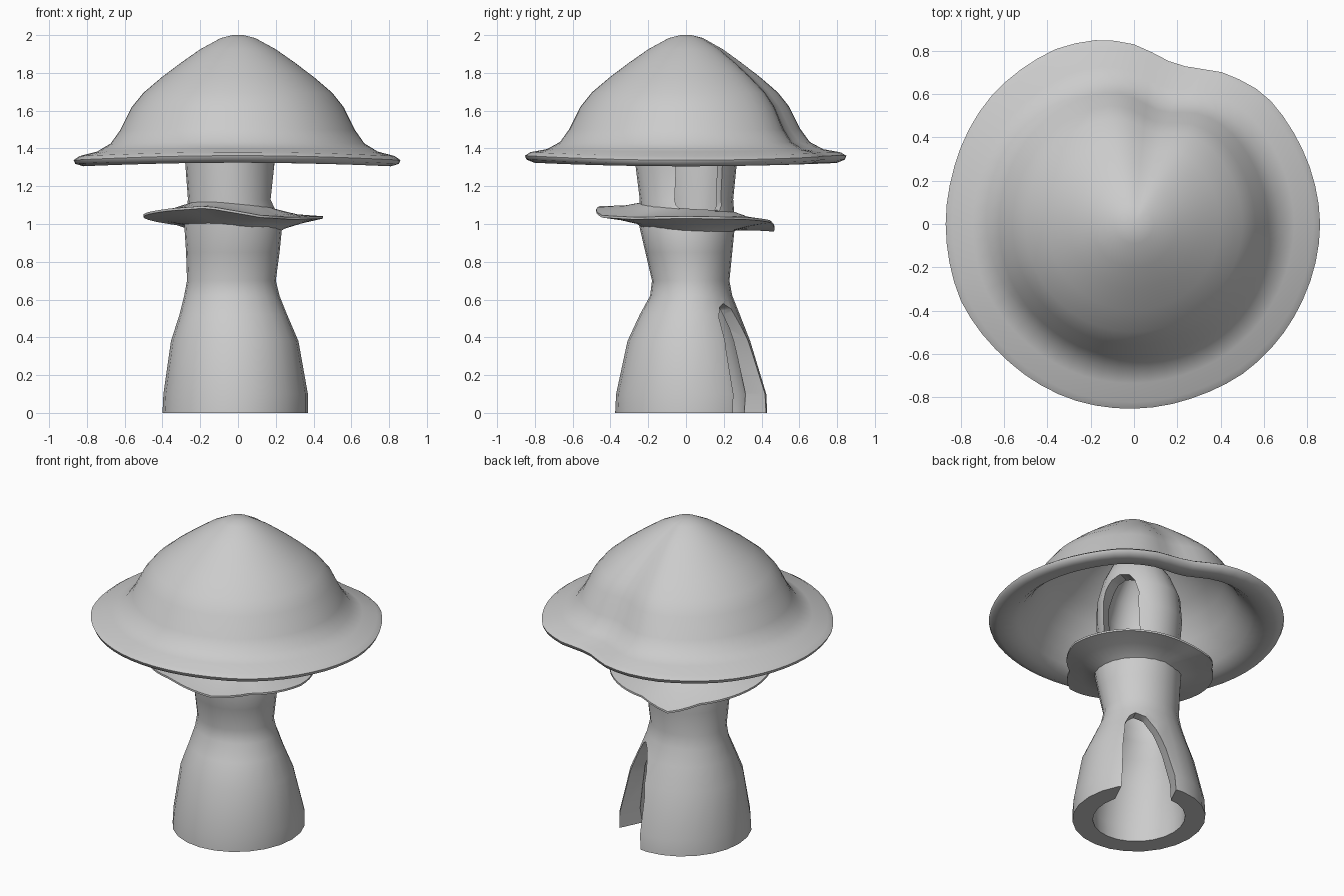
import bpy, bmesh
from math import sin, cos, radians, exp, pi

if "Cube" in bpy.data.objects:
    bpy.data.objects.remove(bpy.data.objects["Cube"])


def make(name, rings, wrap=False, angle=40):
    """Skin a list of equal-length point rings into a smooth object."""
    bm = bmesh.new()
    loops = [[bm.verts.new(p) for p in r] for r in rings]
    n = len(loops[0])
    pairs = list(zip(loops, loops[1:]))
    if wrap:
        pairs.append((loops[-1], loops[0]))
    else:
        bm.faces.new(loops[0])
        bm.faces.new(loops[-1])
    for a, b in pairs:
        for i in range(n):
            j = (i + 1) % n
            bm.faces.new((a[i], a[j], b[j], b[i]))
    bmesh.ops.recalc_face_normals(bm, faces=bm.faces)
    me = bpy.data.meshes.new(name)
    bm.to_mesh(me)
    bm.free()
    ob = bpy.data.objects.new(name, me)
    bpy.context.collection.objects.link(ob)
    smooth(ob, angle)
    return ob


def smooth(ob, angle):
    bpy.ops.object.select_all(action='DESELECT')
    ob.select_set(True)
    bpy.context.view_layer.objects.active = ob
    bpy.ops.object.shade_smooth_by_angle(angle=radians(angle))


def lookup(table, deg):
    """Periodic interpolation of (degrees, value...) rows."""
    rows = table + [(table[0][0] + 360,) + table[0][1:]]
    for a, b in zip(rows, rows[1:]):
        if a[0] <= deg <= b[0]:
            t = (deg - a[0]) / (b[0] - a[0])
            return [p + (q - p) * t for p, q in zip(a[1:], b[1:])]


def cut(ob, name, direction, outline):
    """Cut an outline of (sideways, z) points outward along a direction."""
    d = radians(direction)
    rings = [[(r * cos(d) - s * sin(d), r * sin(d) + s * cos(d), z)
              for s, z in outline] for r in (0.05, 0.8)]
    cutter = make(name, rings)
    cutter.hide_render = True
    mod = ob.modifiers.new(name, 'BOOLEAN')
    mod.operation, mod.solver, mod.object = 'DIFFERENCE', 'EXACT', cutter
    bpy.context.view_layer.objects.active = ob
    bpy.ops.object.modifier_apply(modifier=mod.name)
    bpy.data.objects.remove(cutter, do_unlink=True)


# Hollow stem: height, left, right, front, back
STEM = [(0, -.40, .37, -.375, .43), (.1, -.395, .37, -.37, .425),
        (.38, -.355, .32, -.31, .34), (.52, -.31, .26, -.245, .285),
        (.62, -.285, .22, -.19, .245), (.7, -.27, .20, -.18, .23),
        (.85, -.275, .22, -.215, .245), (1.0, -.285, .235, -.25, .26),
        (1.13, -.265, .18, -.245, .25), (1.33, -.28, .20, -.27, .27),
        (1.48, -.27, .20, -.26, .26), (1.61, -.22, .17, -.21, .21),
        (1.72, -.15, .12, -.14, .14), (1.77, -.06, .04, -.05, .05)]
N = 24


def stem_ring(row, inset, drop=0):
    z, l, r, f, b = row
    ax, ay = max((r - l) / 2 - inset, .01), max((b - f) / 2 - inset, .01)
    return [((l + r) / 2 + ax * cos(2 * pi * i / N),
             (f + b) / 2 + ay * sin(2 * pi * i / N), z - drop) for i in range(N)]


# Wall is thicker at the foot
inner = [stem_ring(r, max(.06, .12 - .1 * r[0]), .06 if r[0] > 1.4 else 0) for r in STEM]
stem = make("stem", inner[::-1] + [stem_ring(r, 0) for r in STEM])
cut(stem, "door_cutter", 64,
    [(-.17, -.1), (-.16, .1), (-.14, .35), (-.115, .50), (-.085, .56), (-.05, .58),
     (.005, .55), (.06, .45), (.11, .3), (.15, .1), (.165, -.1)])
cut(stem, "window_cutter", 24,
    [(-.105, 1.07), (.105, 1.07), (.125, 1.10), (.125, 1.42), (.10, 1.50),
     (.06, 1.55), (.0, 1.57), (-.06, 1.55), (-.10, 1.50), (-.125, 1.42), (-.125, 1.10)])
smooth(stem, 35)

# Skirt around the stem: direction, rim radius, rim height
SKIRT = [(0, .45, 1.035), (45, .45, 1.03), (90, .45, 1.01), (113, .505, .965),
         (135, .46, 1.0), (180, .50, 1.04), (225, .52, 1.075), (250, .49, 1.09),
         (285, .46, 1.04), (315, .38, 1.03)]


def skirt_ring(blend, z_in, thick):
    pts = []
    for i in range(48):
        deg = i * 7.5
        r, z = lookup(SKIRT, deg)
        a = radians(deg)
        base = z_in + .025 * cos(a - radians(225))
        rr = .205 + (r - .205) * blend
        pts.append((-.025 * (1 - blend) + rr * cos(a), rr * sin(a),
                    base + (z - base) * blend + thick))
    return pts


make("skirt", [skirt_ring(0, .95, 0), skirt_ring(.25, .975, 0), skirt_ring(.6, .99, -.005),
               skirt_ring(1, 1, -.006), skirt_ring(1, 1, .006),
               skirt_ring(.5, 1.075, .005), skirt_ring(.2, 1.09, .005),
               skirt_ring(0, 1.1, 0)], wrap=True)

# Cap outline seen from above: direction, radius
RIM = [(0, .86), (28, .85), (45, .85), (60, .81), (70, .765), (79, .77), (90, .83),
       (100, .865), (113, .885), (140, .885), (165, .87), (188, .87), (204, .875),
       (225, .86), (250, .86), (273, .852), (291, .848), (306, .855), (335, .855)]
# Cap section from the tip over the rim to the hollow underside
SECTION = [(.03, 2.0), (.09, 1.985), (.2, 1.925), (.3, 1.855), (.4, 1.78), (.5, 1.695),
           (.56, 1.62), (.62, 1.5), (.67, 1.43), (.74, 1.39), (.83, 1.37), (.86, 1.35),
           (.852, 1.33), (.81, 1.315), (.73, 1.32), (.68, 1.36), (.63, 1.42), (.58, 1.5),
           (.52, 1.6), (.45, 1.67), (.33, 1.77), (.17, 1.88), (.03, 1.94)]


def cap_ring(r, z):
    pts = []
    for i in range(60):
        deg = i * 6
        a = radians(deg)
        f = r / .86
        rim = lookup(RIM, deg)[0]
        rr = r * (1 + (rim / .86 - 1) * f ** 2)
        # Dent running up the back of the cap
        rr *= 1 - .11 * exp(-((deg - 78) / 15) ** 2) * max(0, sin(pi * f))
        pts.append((rr * cos(a), rr * sin(a), z - .012 * cos(2 * a) * f ** 4))
    return pts


make("cap", [cap_ring(r, z) for r, z in SECTION], angle=60)
